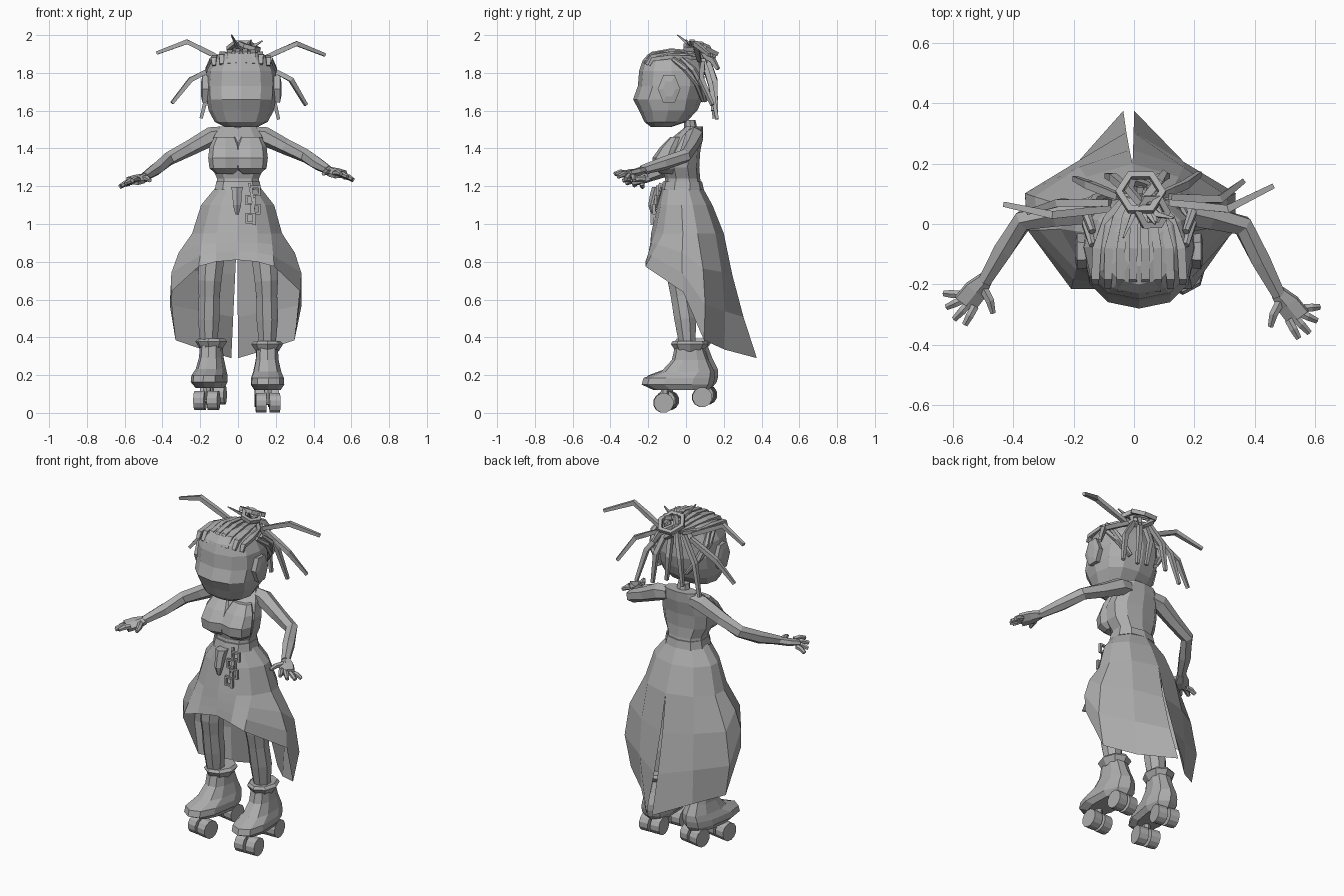
import bpy, bmesh
from math import sin, cos, pi, copysign
from mathutils import Vector, Matrix

if "Cube" in bpy.data.objects:
    bpy.data.objects.remove(bpy.data.objects["Cube"], do_unlink=True)

GREY = (0.42, 0.42, 0.42, 1)
grey = bpy.data.materials.new("plain grey")
grey.use_nodes = True
grey.diffuse_color = GREY
grey.node_tree.nodes["Principled BSDF"].inputs["Base Color"].default_value = GREY


def skin(name, rings, closed=True, caps=True, loop=False, mat=Matrix()):
    """Bridge rings of points into one flat-shaded mesh."""
    bm = bmesh.new()
    rows = [[bm.verts.new(mat @ Vector(p)) for p in r] for r in rings]
    n = len(rows[0])
    pairs = list(zip(rows, rows[1:])) + ([(rows[-1], rows[0])] if loop else [])
    for a, b in pairs:
        for i in range(n if closed else n - 1):
            j = (i + 1) % n
            bm.faces.new((a[i], a[j], b[j], b[i]))
    if caps and not loop:
        bm.faces.new(rows[0][::-1])
        bm.faces.new(rows[-1])
    bmesh.ops.recalc_face_normals(bm, faces=bm.faces)
    me = bpy.data.meshes.new(name)
    bm.to_mesh(me)
    bm.free()
    me.materials.append(grey)
    ob = bpy.data.objects.new(name, me)
    bpy.context.collection.objects.link(ob)
    return ob


def loft(name, rings, n=10, power=1.0, cx=0.0, mat=Matrix()):
    """Stack of level ovals given as (z, half width, front y, back y)."""
    def wave(v):
        return copysign(abs(v) ** power, v) if abs(v) > 1e-6 else 0
    out = []
    for z, rx, yf, yb in rings:
        out.append([(cx + rx * wave(sin(2 * pi * k / n)),
                     (yf + yb) / 2 + (yf - yb) / 2 * wave(cos(2 * pi * k / n)), z)
                    for k in range(n)])
    return skin(name, out, mat=mat)


def tube(name, path, sizes, n=6, up=None, loop=False, mat=Matrix()):
    """Sweep an oval along a path; each size is a radius or (width, height)."""
    pts = [Vector(p) for p in path]
    whole = (pts[-1] - pts[0]).normalized()
    up = Vector(up) if up else Vector((0, 1, 0) if abs(whole.z) > 0.8 else (0, 0, 1))
    rings = []
    for i, p in enumerate(pts):
        if loop:
            t = pts[(i + 1) % len(pts)] - pts[i - 1]
        else:
            t = pts[min(i + 1, len(pts) - 1)] - pts[max(i - 1, 0)]
        side = t.cross(up).normalized()
        top = side.cross(t).normalized()
        s = sizes[i] if isinstance(sizes, (list, tuple)) else sizes
        w, h = s if isinstance(s, tuple) else (s, s)
        rings.append([p + side * w * cos(2 * pi * (k + .5) / n) + top * h * sin(2 * pi * (k + .5) / n)
                      for k in range(n)])
    return skin(name, rings, loop=loop, mat=mat)


def hexagon(center, normal, radius):
    rot = Vector((0, 0, 1)).rotation_difference(Vector(normal)).to_matrix()
    return [Vector(center) + rot @ Vector((radius * cos(k * pi / 3), radius * sin(k * pi / 3), 0))
            for k in range(6)]


# Head, ears and neck
HX = 0.017
loft("head", [(1.513, .085, -.185, -.08), (1.54, .14, -.22, .0), (1.6, .172, -.248, .06),
              (1.66, .185, -.28, .085), (1.73, .188, -.255, .1), (1.81, .182, -.248, .095),
              (1.865, .155, -.23, .08), (1.9, .12, -.2, .05), (1.917, .06, -.14, -.01)],
     n=12, power=.85, cx=HX)
for s in (-1, 1):
    skin("ear", [[(HX + s * x, -.09 + r * .06 * cos(k * pi / 3), 1.715 + r * .085 * sin(k * pi / 3))
                  for k in range(6)] for x, r in ((.16, .9), (.205, 1), (.212, .55))])
loft("neck", [(1.46, .045, -.01, .07), (1.55, .035, -.01, .05)], n=8)

# Braided rows across the scalp
for i in range(8):
    u = (i - 3.5) / 3.5
    tube("scalp_braid", [(HX + .145 * u, -.225 + .03 * u * u, 1.85 - .01 * u * u),
                         (HX + .145 * u, -.18, 1.902 - .03 * u * u),
                         (HX + .14 * u, -.08, 1.92 - .035 * u * u),
                         (HX + .105 * u, .02, 1.91 - .03 * u * u),
                         (HX + .05 * u, .085, 1.88)],
         [(.014, .01), (.019, .015), (.02, .015), (.018, .015), .013], n=4)

# Side rows sweeping behind the ears
for s in (-1, 1):
    for d in (0, .045):
        tube("side_braid", [(HX + s * .155, -.07 + d, 1.875), (HX + s * .175, .0 + d * .8, 1.82),
                            (HX + s * .15, .06 + d * .5, 1.74), (HX + s * .09, .09 + d * .3, 1.65)],
             [.012, .017, .017, .01])

# Looped bun
for c, normal, r in (((.022, .105, 1.93), (0, .5, 1), .072), ((.06, .04, 1.94), (.3, -.1, 1), .05),
                     ((.03, .1, 1.9), (.6, .7, .5), .06)):
    tube("bun_loop", hexagon(c, normal, r), .016, n=4, up=normal, loop=True)
for tip in ((-.035, -.045, 2.0), (.13, .02, 1.97), (.07, .0, 1.975)):
    tube("bun_spike", [(.03, .08, 1.9), ((tip[0] + .03) / 2, .03, 1.94), tip], [.012, .012, .004], n=4)

# Loose strands: start, bend, tip
strands = [((-.08, .05, 1.87), (-.27, .03, 1.965), (-.43, .065, 1.905)),
           ((.12, .07, 1.87), (.31, .05, 1.955), (.46, .125, 1.895)),
           ((-.08, .07, 1.85), (-.25, .07, 1.765), (-.35, .04, 1.64)),
           ((.12, .09, 1.85), (.28, .08, 1.765), (.36, .14, 1.63)),
           ((-.05, .09, 1.87), (-.15, .13, 1.74), (-.195, .15, 1.56)),
           ((.08, .09, 1.87), (.17, .13, 1.74), (.215, .165, 1.555)),
           ((-.02, .11, 1.88), (-.07, .155, 1.76), (-.09, .16, 1.6)),
           ((.05, .11, 1.88), (.09, .155, 1.75), (.11, .16, 1.57)),
           ((.02, .11, 1.88), (.01, .15, 1.75), (.03, .14, 1.6)),
           ((.03, .08, 1.9), (.08, .14, 1.87), (.1, .17, 1.82))]
for path in strands:
    a, b, c = (Vector(p) for p in path)
    tube("hair_strand", [a, a.lerp(b, .5), b, c], [.015, .018, .018, .012], n=4)

# Torso
loft("torso", [(1.165, .12, -.125, .09), (1.24, .115, -.11, .075), (1.30, .145, -.125, .07),
               (1.38, .155, -.12, .075), (1.46, .135, -.07, .09), (1.517, .1, .0, .09)], power=.85)
for s in (-1, 1):
    loft("bust", [(1.265, .05, -.135, -.04), (1.295, .085, -.172, -.03), (1.35, .092, -.178, -.02),
                  (1.41, .085, -.135, -.02), (1.46, .06, -.085, -.02)], n=8, power=.85, cx=s * .066)
loft("belt", [(1.18, .128, -.135, .095), (1.225, .12, -.122, .085)], power=.85)

# Arms and hands
for s, shift in ((1, Vector()), (-1, Vector((.015, .045, -.035)))):
    def place(x, y, z, f=1.0):
        p = Vector((x, y, z)) + shift * f
        return Vector((p.x * s, p.y, p.z))
    tube("arm", [place(.08, .045, 1.475, 0), place(.14, .045, 1.465, 0), place(.25, .02, 1.41, .2),
                 place(.36, -.005, 1.36, .4), place(.42, -.12, 1.32, .8), place(.48, -.235, 1.285)],
         [.042, .05, .042, .037, .036, .025])
    tube("palm", [place(.475, -.225, 1.285), place(.51, -.265, 1.272), place(.545, -.31, 1.262)],
         [(.026, .022), (.044, .022), (.046, .018)], up=(-.25 * s, -.2, 1))
    tips = ((.545, -.378, 1.265), (.58, -.36, 1.25), (.605, -.32, 1.238), (.613, -.275, 1.23))
    for k, (x, y, z) in enumerate(tips):
        base = place(.512 + .016 * k, -.318 + .013 * k, 1.27 - .006 * k)
        tip = place(x, y, z)
        tube("finger", [base, base.lerp(tip, .5) + Vector((0, 0, .006)), tip], [.015, .015, .011])
    tube("thumb", [place(.488, -.25, 1.275), place(.462, -.3, 1.275), place(.452, -.34, 1.265)],
         [.018, .016, .01])

# Skirt: columns from front to back slit as (hem point, direction angle, bulge)
hems = [((0, -.195, .81), 0, 0), ((.11, -.215, .8), .15, 0), ((.2, -.215, .775), .27, .0),
        ((.345, -.015, .64), .46, .04), ((.315, .095, .385), .59, .075),
        ((.17, .205, .335), .78, .025), ((.018, .375, .29), 1, -.015)]
levels = [(1.19, .122, -.128, .09), (1.1, .195, -.15, .14), (.95, .24, -.185, .2)]


def skirt_column(hem, turn, bulge, s):
    a = turn * pi
    col = [Vector((s * rx * sin(a), (yf + yb) / 2 + (yf - yb) / 2 * cos(a), z)) for z, rx, yf, yb in levels]
    end = Vector((s * hem[0], hem[1], hem[2]))
    start = col[-1].copy()
    out = Vector((s * sin(a), -cos(a), 0)) * bulge
    for t in (.33, .67, 1):
        col.append(start.lerp(end, t) + out * sin(pi * t))
    return [p - Vector((.016, 0, 0)) * (1.2 - p.z) * 1.2 for p in col]


columns = [skirt_column(*h, -1) for h in hems[:0:-1]] + [skirt_column(*h, 1) for h in hems]
skin("skirt", columns, closed=False, caps=False)

# Belt pouch and chain
loft("pouch", [(1.05, .01, -.185, -.165), (1.1, .025, -.2, -.15), (1.16, .028, -.19, -.12),
               (1.195, .036, -.18, -.11)], n=6, cx=-.005)
for k in range(4):
    cx, cy, cz = .08 + .012 * (-1) ** k, -.15 - .01 * k, 1.175 - .048 * k
    frame = [(cx + x, cy, cz + z) for x, z in ((-.022, -.022), (.022, -.022), (.022, .022), (-.022, .022))]
    tube("chain_link", frame, .011, n=4, up=(0, -1, 0), loop=True)
tube("chain_clasp", [(.06, -.135, 1.215), (.08, -.165, 1.12), (.085, -.18, .995)], .01, n=4)

# Legs
for s in (-1, 1):
    tube("leg", [(s * .1, -.01, 1.02), (s * .14, -.03, .82), (s * .15, -.035, .7), (s * .152, -.025, .62),
                 (s * .155, -.005, .5), (s * .155, .01, .34)], [.085, .073, .067, .06, .062, .045], n=8)

# Roller boots
for pos, yaw in (((.155, 0, 0), .03), ((-.145, .02, .013), -.17)):
    m = Matrix.Translation(pos) @ Matrix.Rotation(yaw, 4, "Z")
    loft("boot", [(.12, .07, -.17, .12), (.15, .09, -.235, .145), (.185, .088, -.225, .153),
                  (.22, .075, -.13, .15), (.28, .062, -.075, .12), (.345, .058, -.06, .095)],
         n=10, power=.8, mat=m)
    loft("boot_cuff", [(.325, .06, -.055, .09), (.365, .085, -.08, .12), (.38, .07, -.07, .11)], n=8, mat=m)
    for y, z in ((-.12, .053), (.085, .083)):
        tube("truck", [(0, y, z), (0, y * .9, .14)], .022, n=6, mat=m)
        tube("axle", [(-.06, y, z), (.06, y, z)], .012, mat=m)
        for x in (-.036, .036):
            tube("wheel", [(x - .028, y, z), (x + .028, y, z)], .053, n=12, mat=m)
